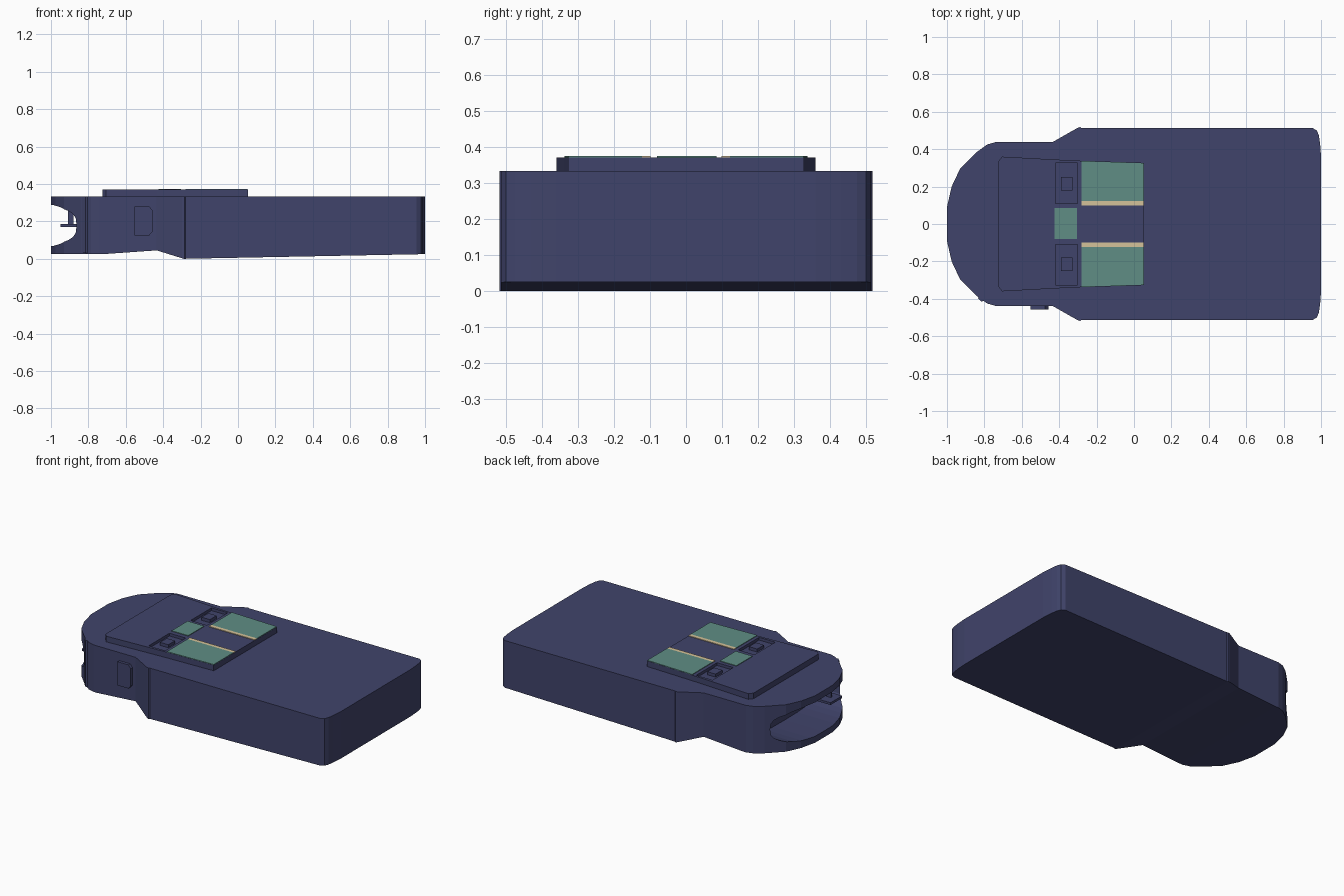
import bpy, bmesh, math

if "Cube" in bpy.data.objects:
    bpy.data.objects.remove(bpy.data.objects["Cube"])

def mat(name, col):
    m = bpy.data.materials.new(name)
    m.diffuse_color = (*col, 1)
    m.use_nodes = True
    m.node_tree.nodes["Principled BSDF"].inputs["Base Color"].default_value = m.diffuse_color
    return m

NAVY = mat("navy", (0.051, 0.057, 0.145))
GREEN = mat("sea_green", (0.115, 0.27, 0.235))
SAND = mat("sand", (0.66, 0.54, 0.32))

def prism(name, pts, lo, hi, m, axis='z'):
    """Extrude a 2D outline between lo and hi along z, x or y."""
    place = {'z': lambda a, b, h: (a, b, h),
             'x': lambda a, b, h: (h, a, b),
             'y': lambda a, b, h: (a, h, b)}[axis]
    bm = bmesh.new()
    f = bm.faces.new([bm.verts.new(place(a, b, lo)) for a, b in pts])
    r = bmesh.ops.extrude_face_region(bm, geom=[f])
    d = place(0, 0, hi - lo)
    bmesh.ops.translate(bm, vec=d, verts=[v for v in r['geom'] if isinstance(v, bmesh.types.BMVert)])
    bmesh.ops.recalc_face_normals(bm, faces=bm.faces)
    me = bpy.data.meshes.new(name)
    bm.to_mesh(me)
    bm.free()
    me.materials.append(m)
    o = bpy.data.objects.new(name, me)
    bpy.context.collection.objects.link(o)
    return o

def rect(x0, x1, y0, y1):
    return [(x0, y0), (x1, y0), (x1, y1), (x0, y1)]

def cut(target, cutter):
    mod = target.modifiers.new("cut", 'BOOLEAN')
    mod.object, mod.operation, mod.solver = cutter, 'DIFFERENCE', 'EXACT'
    bpy.context.view_layer.objects.active = target
    bpy.ops.object.modifier_apply(modifier=mod.name)
    bpy.data.objects.remove(cutter)

# Main body: half outline mirrored across y
half = [(-1, 0.09), (-0.975, 0.2), (-0.93, 0.295), (-0.84, 0.385), (-0.785, 0.425), (-0.74, 0.438),
        (-0.435, 0.438), (-0.3, 0.515), (-0.287, 0.518), (-0.28, 0.513), (0.955, 0.513),
        (0.978, 0.5), (0.988, 0.475), (0.995, 0.43), (1, 0.36)]
body = prism("body", half + [(x, -y) for x, y in reversed(half)], 0, 0.333, NAVY)

# Underside bends at a few stations along x
stations = [(-1, 0.03), (-0.72, 0.03), (-0.435, 0.05), (-0.29, 0.005), (1, 0.03)]
def floor(x):
    for (xa, za), (xb, zb) in zip(stations, stations[1:]):
        if x <= xb + 1e-5:
            return za + (zb - za) * (x - xa) / (xb - xa)
    return stations[-1][1]

bm = bmesh.new()
bm.from_mesh(body.data)
for x, _ in stations[1:-1]:
    bmesh.ops.bisect_plane(bm, geom=bm.verts[:] + bm.edges[:] + bm.faces[:], dist=1e-5,
                           plane_co=(x, 0, 0), plane_no=(1, 0, 0))
for v in bm.verts:
    if v.co.z < 0.01:
        v.co.z = floor(v.co.x) - 0.005
bm.to_mesh(body.data)
bm.free()

# Hollow mouth in the nose
oval = []
for i in range(32):
    t = 2 * math.pi * i / 32
    c, s = math.cos(t), math.sin(t)
    oval.append((0.362 * math.copysign(abs(c) ** 0.65, c),
                 0.178 + 0.112 * math.copysign(abs(s) ** 0.65, s)))
cut(body, prism("mouth_cutter", oval, -1.1, -0.72, NAVY, 'x'))

# Small fittings in the mouth
prism("mouth_shelf", rect(-0.95, -0.8, -0.26, -0.14), 0.17, 0.185, NAVY)
prism("mouth_fin", rect(-0.91, -0.88, -0.21, -0.2), 0.185, 0.31, NAVY)

# Nose rib and side button
prism("nose_rib", [(-0.835, -0.395), (-0.815, -0.415), (-0.79, -0.405), (-0.81, -0.38)], 0.03, 0.333, NAVY)
prism("side_button", [(-0.553, 0.125), (-0.475, 0.125), (-0.458, 0.145), (-0.458, 0.26),
                      (-0.475, 0.28), (-0.553, 0.28)], -0.457, -0.43, NAVY, 'y')

# Raised deck on the top
edge = [(-0.725, 0.335), (-0.705, 0.36), (-0.43, 0.345), (-0.285, 0.338), (0.053, 0.327)]
deck = prism("deck", edge + [(x, -y) for x, y in reversed(edge)], 0.325, 0.37, NAVY)

for s, side in ((1, "back"), (-1, "front")):
    # Recessed pocket with a small key
    cut(deck, prism("pocket_cutter", rect(-0.42, -0.302, *sorted((s * 0.11, s * 0.325))), 0.352, 0.4, NAVY))
    prism(side + "_key", rect(-0.39, -0.33, *sorted((s * 0.18, s * 0.25))), 0.35, 0.372, NAVY)
    # Large green panel with a sand stripe beside it
    prism(side + "_panel", [(-0.28, s * 0.122), (0.052, s * 0.122), (0.052, s * 0.326), (-0.28, s * 0.337)],
          0.368, 0.374, GREEN)
    prism(side + "_stripe", rect(-0.28, 0.052, *sorted((s * 0.098, s * 0.122))), 0.368, 0.374, SAND)

# Small green panel in the middle
prism("middle_panel", rect(-0.425, -0.305, -0.08, 0.085), 0.368, 0.374, GREEN)
